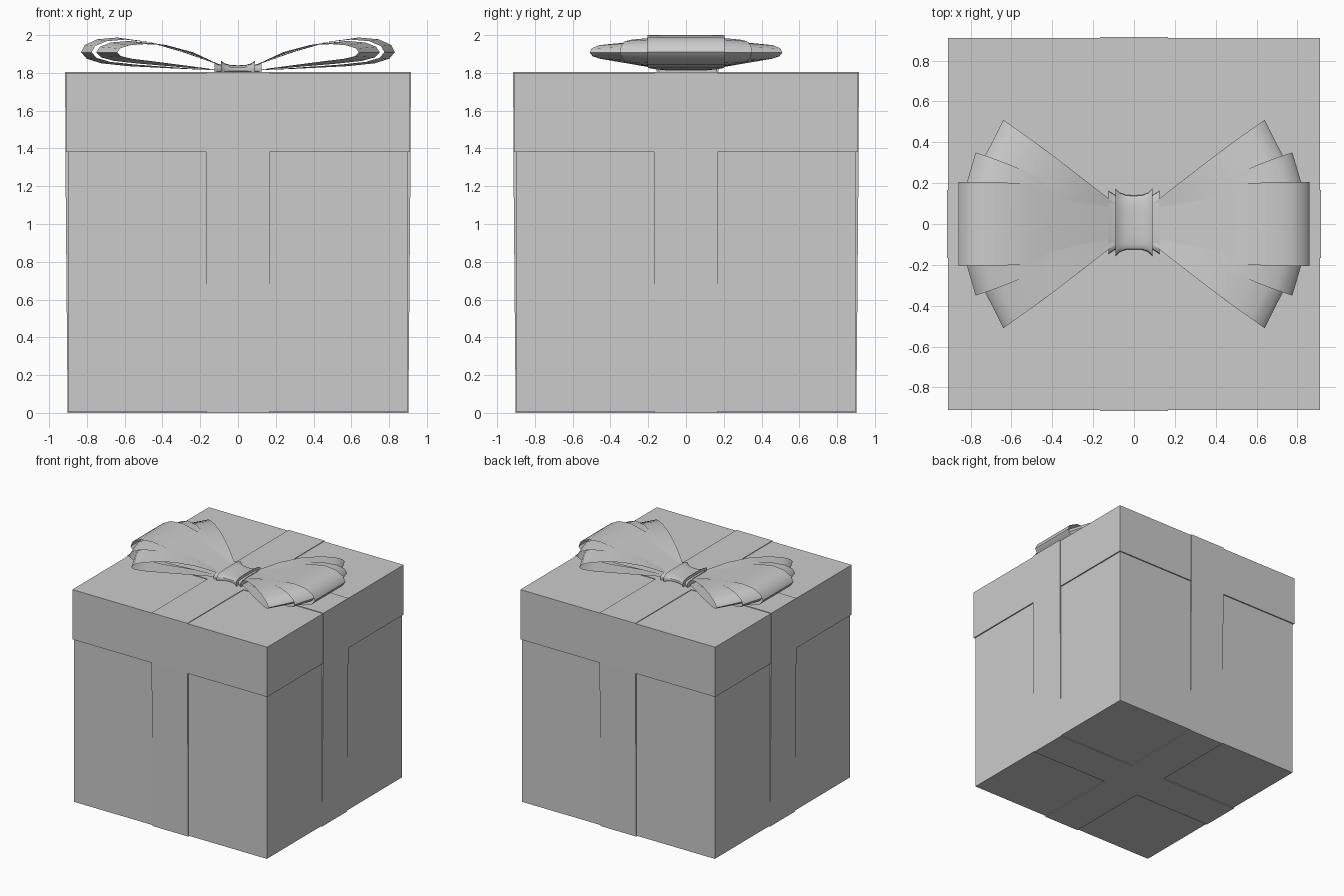
import bpy, bmesh, math

if "Cube" in bpy.data.objects:
    bpy.data.objects.remove(bpy.data.objects["Cube"])

mat = bpy.data.materials.new("plain grey")
mat.diffuse_color = (0.6, 0.6, 0.6, 1)
mat.use_nodes = True
mat.node_tree.nodes["Principled BSDF"].inputs["Base Color"].default_value = mat.diffuse_color


def finish(name, bm, smooth=False):
    bmesh.ops.recalc_face_normals(bm, faces=bm.faces)
    me = bpy.data.meshes.new(name)
    bm.to_mesh(me)
    bm.free()
    ob = bpy.data.objects.new(name, me)
    bpy.context.collection.objects.link(ob)
    me.materials.append(mat)
    if smooth:
        bpy.ops.object.select_all(action='DESELECT')
        ob.select_set(True)
        bpy.context.view_layer.objects.active = ob
        bpy.ops.object.shade_smooth_by_angle(angle=math.radians(40))
    return ob


def box(name, half, z0, z1):
    bm = bmesh.new()
    bmesh.ops.create_cube(bm, size=1)
    for v in bm.verts:
        v.co = (v.co.x * 2 * half, v.co.y * 2 * half, z1 if v.co.z > 0 else z0)
    return finish(name, bm)


def grid(bm, rows, closed=False):
    vs = [[bm.verts.new(p) for p in r] for r in rows]
    n = len(vs[0])
    for a, b in zip(vs, vs[1:]):
        for j in range(n if closed else n - 1):
            k = (j + 1) % n
            bm.faces.new((a[j], a[k], b[k], b[j]))
    return vs


# box and lid
box("box_body", 0.90, 0.007, 1.39)
box("box_lid", 0.91, 1.38, 1.80)

# ribbons wrapped both ways round the box
WRAP = [(-.902, 0), (.902, 0), (.914, 1.38), (.915, 1.805), (-.915, 1.805), (-.914, 1.38)]
for name, along_x in (("ribbon_sideways", True), ("ribbon_front_to_back", False)):
    bm = bmesh.new()
    rows = [[(u, w, z) if along_x else (w, u, z) for u, z in WRAP] for w in (-.167, .167)]
    for ring in grid(bm, rows, closed=True):
        bm.faces.new(ring)
    finish(name, bm)

# bow loops: side profile of the centre panel, and half widths against x
LOOP = [(.08, 1.812), (.35, 1.818), (.6, 1.826), (.75, 1.842), (.83, 1.87), (.86, 1.91),
        (.84, 1.955), (.77, 1.99), (.66, 2.0), (.5, 1.972), (.3, 1.91), (.08, 1.835)]
W0 = [(.08, .09), (.3, .137), (.47, .19), (.64, .205), (.86, .205)]
W1 = [(.08, .095), (.31, .152), (.47, .23), (.64, .305), (.775, .35)]
W2 = [(.08, .09), (.35, .30), (.47, .39), (.64, .51)]


def width(table, x):
    for (xa, a), (xb, b) in zip(table, table[1:]):
        if x <= xb:
            return a + (b - a) * max(0, x - xa) / (xb - xa)
    return table[-1][1]


def pleat_edge(table, tip, squash, factor):
    pts = []
    for x, z in LOOP:
        s = (x - .08) / .78
        k = 1 - (1 - squash) * min(1, s * 1.3)
        nx = .08 + s * (tip - .08)
        pts.append((nx, factor * width(table, nx), 1.905 + (z - 1.905) * k))
    return pts


# panels: inner edge to outer edge, each tucked under the previous one
PANELS = [
    (pleat_edge(W0, .86, 1, 0), pleat_edge(W0, .86, 1, 1)),
    (pleat_edge(W0, .83, .86, .8), pleat_edge(W1, .775, .74, 1)),
    (pleat_edge(W1, .75, .66, .85), pleat_edge(W2, .64, .48, 1)),
]
for name, sx in (("bow_loop_left", -1), ("bow_loop_right", 1)):
    bm = bmesh.new()
    for inner, outer in PANELS:
        for sy in (1, -1):
            grid(bm, [[(sx * x, sy * y, z) for x, y, z in e] for e in (inner, outer)])
    bmesh.ops.remove_doubles(bm, verts=bm.verts, dist=0.0001)
    finish(name, bm, smooth=True)


# knot: flared bands, (x, half depth, top height)
def band(name, stations):
    bm = bmesh.new()
    rows = []
    for x, ry, top in stations:
        ring = []
        for i in range(24):
            a = math.tau * i / 24
            c, s = math.cos(a), math.sin(a)
            y = math.copysign(abs(c) ** .6, c) * ry + .008
            z = 1.82 + math.copysign(abs(s) ** .6, s) * (top - 1.82)
            ring.append((x, y, max(1.802, z)))
        rows.append(ring)
    ends = grid(bm, rows, closed=True)
    for ring in (ends[0], ends[-1]):
        bm.faces.new(ring)
    finish(name, bm, smooth=True)


band("knot_centre", [(-.09, .165, 1.865), (-.07, .145, 1.85), (-.04, .134, 1.842), (0, .132, 1.84),
                     (.04, .134, 1.842), (.07, .145, 1.85), (.09, .165, 1.865)])
for name, s in (("knot_cuff_left", -1), ("knot_cuff_right", 1)):
    band(name, [(s * .07, .12, 1.838), (s * .10, .138, 1.846), (s * .125, .155, 1.856)])
